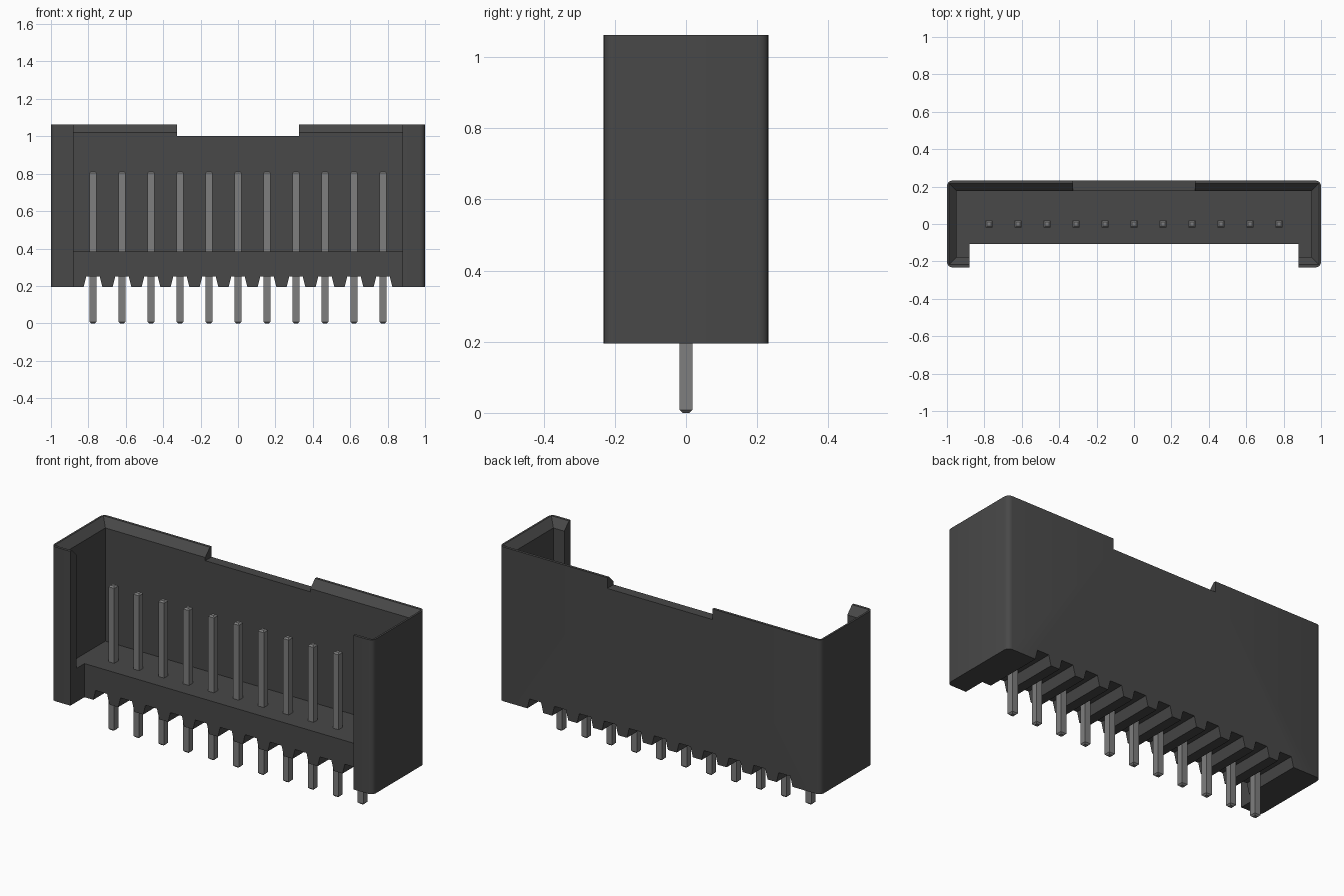
import bpy, bmesh, math

cube = bpy.data.objects.get("Cube")
if cube:
    bpy.data.objects.remove(cube, do_unlink=True)


def material(name, value):
    m = bpy.data.materials.new(name)
    m.use_nodes = True
    col = (value, value, value, 1)
    m.diffuse_color = col
    m.node_tree.nodes["Principled BSDF"].inputs["Base Color"].default_value = col
    return m


BODY = material("dark grey plastic", 0.065)
METAL = material("grey metal", 0.21)


def loft(bm, loops):
    """Closed solid through a stack of matching vertex loops."""
    rings = [[bm.verts.new(p) for p in loop] for loop in loops]
    n = len(rings[0])
    for a, b in zip(rings, rings[1:]):
        for i in range(n):
            j = (i + 1) % n
            bm.faces.new((a[i], a[j], b[j], b[i]))
    bm.faces.new(rings[0][::-1])
    bm.faces.new(rings[-1])


def rect(x0, x1, y0, y1, z):
    return [(x0, y0, z), (x1, y0, z), (x1, y1, z), (x0, y1, z)]


def make(name, solids, mat):
    bm = bmesh.new()
    for loops in solids:
        loft(bm, loops)
    bmesh.ops.recalc_face_normals(bm, faces=bm.faces)
    me = bpy.data.meshes.new(name)
    bm.to_mesh(me)
    bm.free()
    me.materials.append(mat)
    ob = bpy.data.objects.new(name, me)
    bpy.context.collection.objects.link(ob)
    return ob


def activate(ob):
    bpy.ops.object.select_all(action='DESELECT')
    ob.select_set(True)
    bpy.context.view_layer.objects.active = ob


def cut(ob, name, solids):
    cutter = make(name, solids, BODY)
    cutter.hide_render = True
    mod = ob.modifiers.new(name, 'BOOLEAN')
    mod.operation = 'DIFFERENCE'
    mod.solver = 'EXACT'
    mod.object = cutter
    activate(ob)
    bpy.ops.object.modifier_apply(modifier=name)
    bpy.data.objects.remove(cutter, do_unlink=True)


# Main dimensions
HX, HY, BOTTOM, TOP = 1.0, 0.232, 0.195, 1.062
R, SEG = 0.028, 4
PITCH, COUNT = 0.155, 11
pin_xs = [(i - (COUNT - 1) / 2) * PITCH for i in range(COUNT)]


def rounded(z):
    pts = []
    for k, (sx, sy) in enumerate([(1, 1), (-1, 1), (-1, -1), (1, -1)]):
        for s in range(SEG + 1):
            a = math.pi / 2 * (k + s / SEG)
            pts.append((sx * (HX - R) + R * math.cos(a),
                        sy * (HY - R) + R * math.sin(a), z))
    return pts


# Housing: rounded block, hollowed with a flared rim
housing = make("housing", [[rounded(BOTTOM), rounded(TOP)]], BODY)


def cavity_loop(grow, z):
    x, y = 0.948 + grow, 0.176 + grow
    return rect(-x, x, -y, y, z)


cut(housing, "cavity", [[cavity_loop(0, 0.384), cavity_loop(0, 1.02),
                         cavity_loop(0.041, TOP), cavity_loop(0.041, 1.3)]])

# Open front between the two flanges, and the notch in the back wall
cut(housing, "front_opening", [[rect(-0.88, 0.88, -0.5, -0.107, 0),
                                rect(-0.88, 0.88, -0.5, -0.107, 1.4)]])
cut(housing, "back_notch", [[rect(-0.327, 0.327, 0, 0.5, 1.002),
                             rect(-0.327, 0.327, 0, 0.5, 1.4)]])

# Tapered slots under the floor, one for each pin
slots = []
for x in pin_xs:
    slots.append([rect(x - 0.078, x + 0.078, -0.5, 0.5, 0.12),
                  rect(x - 0.05, x + 0.05, -0.5, 0.5, BOTTOM),
                  rect(x - 0.036, x + 0.036, -0.5, 0.5, 0.251)])
    slots[-1][0] = rect(x - 0.052, x + 0.052, -0.5, 0.5, 0.12)
cut(housing, "slots", slots)
activate(housing)
bpy.ops.object.shade_smooth_by_angle(angle=math.radians(30))

# Pins with chamfered tips
H, TIP = 0.018, 0.008
for i, x in enumerate(pin_xs):
    def sq(h, z):
        return rect(x - h, x + h, -h, h, z)
    make(f"pin_{i + 1}", [[sq(H - TIP, 0), sq(H, TIP),
                           sq(H, 0.813 - TIP), sq(H - TIP, 0.813)]], METAL)
